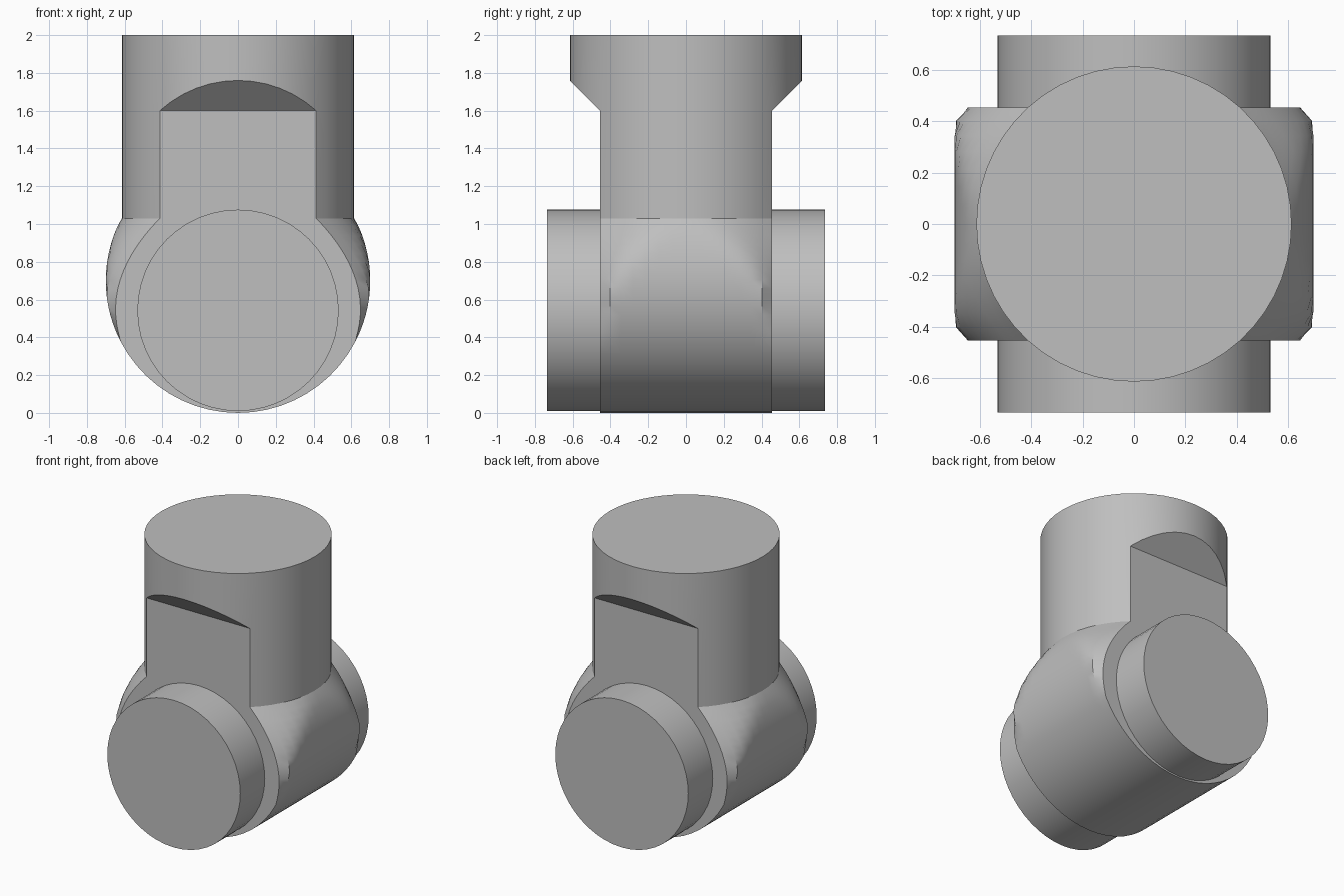
import bpy, bmesh
from math import sin, cos, asin, sqrt, pi, radians

if "Cube" in bpy.data.objects:
    bpy.data.objects.remove(bpy.data.objects["Cube"])

COL_R, FLAT_Y = 0.615, 0.455      # column radius, half distance between flats
BODY_R, LOW, JOIN = 0.70, 0.38, 1.03
PIN_R, PIN_Z, PIN_END = 0.533, 0.543, 0.735
CORNER = asin(FLAT_Y / COL_R)

grey = bpy.data.materials.new("plain_grey")
grey.use_nodes = True
grey.diffuse_color = (0.52, 0.52, 0.52, 1)
grey.node_tree.nodes["Principled BSDF"].inputs["Base Color"].default_value = grey.diffuse_color


def loft(name, rings, closed, caps):
    """Skin a list of point rings and cap the chosen rings."""
    bm = bmesh.new()
    rows = [[bm.verts.new(p) for p in ring] for ring in rings]
    n = len(rows[0])
    for a, b in zip(rows, rows[1:]):
        for i in range(n if closed else n - 1):
            j = (i + 1) % n
            bm.faces.new((a[i], a[j], b[j], b[i]))
    for c in caps:
        bm.faces.new(rows[c])
    bmesh.ops.remove_doubles(bm, verts=bm.verts, dist=1e-5)
    bmesh.ops.recalc_face_normals(bm, faces=bm.faces)
    mesh = bpy.data.meshes.new(name)
    bm.to_mesh(mesh)
    bm.free()
    mesh.materials.append(grey)
    ob = bpy.data.objects.new(name, mesh)
    bpy.context.collection.objects.link(ob)
    bpy.ops.object.select_all(action='DESELECT')
    ob.select_set(True)
    bpy.context.view_layer.objects.active = ob
    bpy.ops.object.shade_smooth_by_angle(angle=radians(30))
    return ob


def spread(a, b, n):
    return [a + (b - a) * i / n for i in range(n + 1)]


# Column: round shaft with two flats that end in sloped shoulders
side = spread(-CORNER, CORNER, 14)
front = spread(CORNER, pi - CORNER, 12)
angles = side[:-1] + front[:-1]
angles += [a + pi for a in angles]
foot, step, shoulder, top = [], [], [], []
for a in angles:
    x, y = COL_R * cos(a), COL_R * sin(a)
    flat = max(-FLAT_Y, min(FLAT_Y, y))
    foot.append((x, flat, JOIN))
    step.append((x, flat, 1.6))
    shoulder.append((x, y, 1.6 + abs(y - flat)))
    top.append((x, y, 2))
loft("column", [foot, step, shoulder, top], True, [-1])


# Knuckle: barrel along y whose ends narrow into the column foot
def half_width(y, z):
    barrel = sqrt(max(0, BODY_R ** 2 - (z - BODY_R) ** 2))
    if z <= LOW:
        return barrel
    t = (z - LOW) / (JOIN - LOW)
    if t > 0.999:
        return sqrt(COL_R ** 2 - y * y)
    end = 0.62 - 0.205 * t + 0.424 * t * (1 - t)
    start = FLAT_Y * (1 - t ** 2.2)
    u = max(0, (abs(y) - start) / (FLAT_Y - start))
    return barrel + (end - barrel) * u ** (1.3 + 0.7 * t)


low_angle = asin((BODY_R - LOW) / BODY_R)
heights = spread(JOIN, LOW, 14)
heights += [BODY_R - BODY_R * sin(a) for a in spread(low_angle, pi / 2, 10)[1:]]
sections = []
for a in side:
    y = COL_R * sin(a)
    right = [(half_width(y, z), y, z) for z in heights]
    left = [(-x, y, z) for x, y, z in reversed(right[:-1])]
    sections.append(right + left)
loft("knuckle", sections, False, [0, -1])

# Pin ends on the front and back of the knuckle
for name, s in (("front_pin", -1), ("back_pin", 1)):
    rings = [[(PIN_R * cos(a), s * y, PIN_Z + PIN_R * sin(a))
              for a in spread(0, 2 * pi, 48)[:-1]] for y in (FLAT_Y, PIN_END)]
    loft(name, rings, True, [-1])
